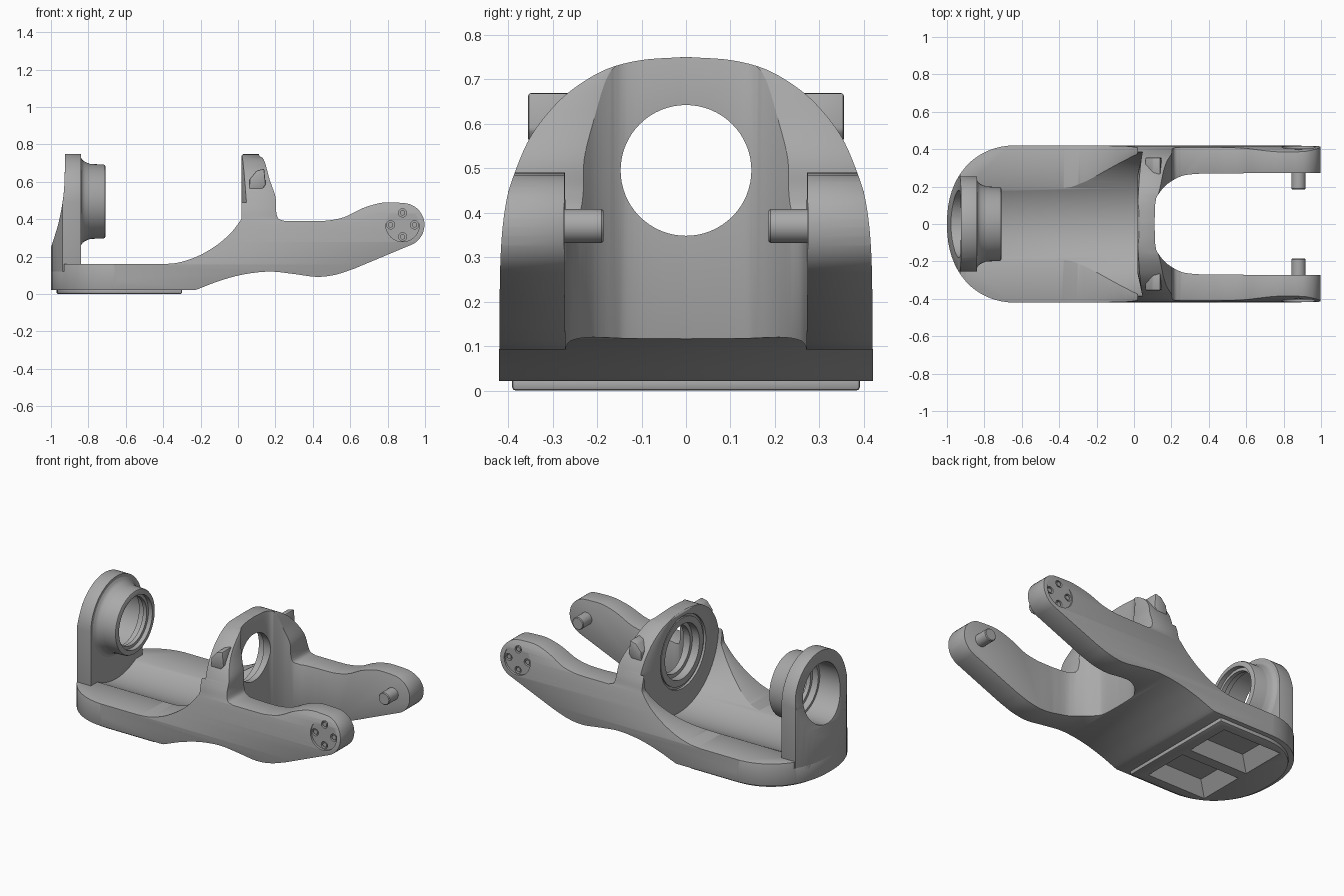
import bpy, bmesh, math
from mathutils import Vector

if "Cube" in bpy.data.objects:
    bpy.data.objects.remove(bpy.data.objects["Cube"])

grey = bpy.data.materials.new("cast grey")
grey.use_nodes = True
COLOR = (0.4, 0.4, 0.4, 1)
grey.diffuse_color = COLOR
grey.node_tree.nodes["Principled BSDF"].inputs["Base Color"].default_value = COLOR


def make(name, bm):
    bmesh.ops.recalc_face_normals(bm, faces=bm.faces[:])
    mesh = bpy.data.meshes.new(name)
    bm.to_mesh(mesh)
    bm.free()
    ob = bpy.data.objects.new(name, mesh)
    bpy.context.collection.objects.link(ob)
    mesh.materials.append(grey)
    return ob


def smooth(pts, n=6):
    """Catmull-Rom curve through the points."""
    p = [Vector(q) for q in pts]
    p = [p[0] * 2 - p[1]] + p + [p[-1] * 2 - p[-2]]
    out = []
    for a, b, c, d in zip(p, p[1:], p[2:], p[3:]):
        for i in range(n):
            t = i / n
            out.append(0.5 * (2 * b + (c - a) * t + (2 * a - 5 * b + 4 * c - d) * t * t
                              + (3 * b - a - 3 * c + d) * t ** 3))
    return [tuple(v) for v in out] + [tuple(pts[-1])]


def prism(name, pts, axis, lo, hi):
    """Extrude a 2D outline along an axis."""
    place = {"X": lambda u, v, t: (t, u, v), "Y": lambda u, v, t: (u, t, v),
             "Z": lambda u, v, t: (u, v, t)}[axis]
    bm = bmesh.new()
    a, b = [[bm.verts.new(place(u, v, t)) for u, v in pts] for t in (lo, hi)]
    bm.faces.new(a)
    bm.faces.new(b)
    for i in range(len(a)):
        j = (i + 1) % len(a)
        bm.faces.new((a[i], a[j], b[j], b[i]))
    return make(name, bm)


def lathe(name, pts, axis, center, segs=64):
    """Turn a list of (position, radius) around an X or Y axis."""
    bm = bmesh.new()
    rings = []
    for t, r in pts:
        ring = []
        for k in range(segs):
            c, s = [r * f(math.tau * k / segs) for f in (math.cos, math.sin)]
            ring.append(bm.verts.new((t, center[0] + c, center[1] + s) if axis == "X"
                                     else (center[0] + c, t, center[1] + s)))
        rings.append(ring)
    bm.faces.new(rings[0])
    bm.faces.new(rings[-1])
    for a, b in zip(rings, rings[1:]):
        for k in range(segs):
            j = (k + 1) % segs
            bm.faces.new((a[k], a[j], b[j], b[k]))
    return make(name, bm)


def apply(ob, mod):
    bpy.context.view_layer.objects.active = ob
    bpy.ops.object.modifier_apply(modifier=mod.name)


def combine(ob, other, op="DIFFERENCE", keep=False):
    m = ob.modifiers.new("join", "BOOLEAN")
    m.operation, m.solver, m.object = op, "EXACT", other
    apply(ob, m)
    if not keep:
        bpy.data.objects.remove(other)


def bevel(ob, width, segments=3, angle=35):
    m = ob.modifiers.new("round", "BEVEL")
    m.width, m.segments, m.angle_limit = width, segments, math.radians(angle)
    apply(ob, m)


def mirror(pts):
    return pts + [(-u, v) for u, v in reversed(pts) if abs(u) > 1e-6]


AXIS = (0, 0.495)          # centre line of both bearing rings
HUB = (0.88, 0.37)         # centre of the fork tips

# Side profile of deck, ring wall and fork
tip = [(HUB[0] + 0.117 * math.cos(a), HUB[1] + 0.117 * math.sin(a))
       for a in [math.radians(-62 + 10 * k) for k in range(15)]]
side = ([(-1, 0.022), (-0.23, 0.022)]
        + smooth([(-0.22, 0.024), (-0.1, 0.07), (0.03, 0.105), (0.17, 0.12), (0.3, 0.107),
                  (0.42, 0.092), (0.52, 0.103), (0.62, 0.135)])
        + tip
        + smooth([(0.87, 0.488), (0.77, 0.488), (0.67, 0.46), (0.57, 0.412), (0.48, 0.393), (0.4, 0.39)])
        + smooth([(0.25, 0.39), (0.215, 0.405), (0.203, 0.45), (0.2, 0.52), (0.17, 0.61),
                  (0.145, 0.7), (0.13, 0.73), (0.11, 0.75)])
        + [(0.03, 0.75), (0.02, 0.74), (0.02, 0.41)]
        + smooth([(0.015, 0.395), (-0.04, 0.325), (-0.12, 0.257), (-0.22, 0.2), (-0.32, 0.168), (-0.4, 0.16)])
        + [(-0.93, 0.16), (-0.93, 0.12), (-1, 0.12)])
body = prism("body", side, "Y", -0.5, 0.5)

# Domed cross-section
dome = smooth([(0.42, 0.08), (0.417, 0.3), (0.405, 0.42), (0.385, 0.49), (0.35, 0.57), (0.3, 0.636),
               (0.25, 0.681), (0.18, 0.722), (0.1, 0.743), (0, 0.75)])
combine(body, prism("dome_form", mirror([(0.42, -0.1)] + dome), "X", -1.2, 1.2), "INTERSECT")

# Rounded plan outline, shared by the deck, the upright and the pad
def plan(inset, end):
    nose = []
    for k in range(33):
        a = math.pi * (0.5 + k / 32)
        c, s = math.cos(a), math.sin(a)
        nose.append((-0.62 - (0.38 - inset) * abs(c) ** 0.9,
                     math.copysign((0.421 - inset) * abs(s) ** 0.9, s)))
    return nose + [(end, -0.421 + inset), (end, 0.421 - inset)]

outline = prism("outline_form", plan(0, 1.1), "Z", -0.1, 1)
combine(body, outline, "INTERSECT", keep=True)

# Trough in the deck and slope around the front ring
combine(body, lathe("trough_cutter", [(-0.9, 0.385), (0.045, 0.385), (0.02, 0.27), (0.02, 0.2)],
                    "X", AXIS, 96))

# Open slot between the fork arms
slot = smooth([(0.27, 0.36), (0.258, 0.26), (0.215, 0.18), (0.165, 0.135), (0.12, 0.115), (0, 0.11)])
combine(body, prism("slot_cutter", [(x, y) for y, x in mirror([(0.275, 1.2)] + slot)], "Z", -0.1, 1))
bevel(body, 0.012, 2)

# Bearing seat in the ring wall
for r, depth in ((0.225, 0.035), (0.17, 0.075), (0.147, 0.5)):
    combine(body, lathe("seat_cutter", [(-0.1, r), (depth, r)], "X", AXIS))
combine(body, lathe("seat_land", [(0.026, 0.21), (0.05, 0.21)], "X", AXIS), "UNION")
combine(body, lathe("seat_bore", [(-0.1, 0.17), (0.075, 0.17)], "X", AXIS))
combine(body, lathe("seat_hole", [(0, 0.147), (0.5, 0.147)], "X", AXIS))

# Rear upright with round top
up_side = [(-1, 0.1), (-1, 0.25)] + smooth([(-0.99, 0.28), (-0.965, 0.36), (-0.945, 0.45), (-0.93, 0.56),
                                            (-0.925, 0.7)]) + [(-0.925, 0.8), (-0.84, 0.8), (-0.84, 0.1)]
upright = prism("rear_upright", up_side, "Y", -0.4, 0.4)
arch = [(0.255 * math.cos(math.pi * k / 32), AXIS[1] + 0.255 * math.sin(math.pi * k / 32)) for k in range(33)]
combine(upright, prism("arch_form", [(0.255, 0.05)] + arch + [(-0.255, 0.05)], "X", -1.2, 0), "INTERSECT")
combine(upright, outline, "INTERSECT")
bevel(upright, 0.012)
boss = [(-0.88, 0.235), (-0.845, 0.235)] + smooth([(-0.84, 0.235), (-0.825, 0.216), (-0.79, 0.2)], 4) + [
    (-0.72, 0.198), (-0.712, 0.194), (-0.708, 0.185)]
combine(upright, lathe("boss", boss, "X", AXIS), "UNION")
for a, b, r in ((-1.2, -0.8, 0.18), (-1.2, -0.76, 0.165), (-1.2, -0.5, 0.147), (-0.735, -0.5, 0.165)):
    combine(upright, lathe("bore_cutter", [(a, r), (b, r)], "X", AXIS))

# Base pad with two tapered pockets
pad = prism("base_pad", plan(0.03, -0.3), "Z", 0, 0.03)
bevel(pad, 0.008, 2)
for s in (-1, 1):
    for target in (pad, body):
        bm = bmesh.new()
        bmesh.ops.create_cube(bm, size=1)
        for v in bm.verts:
            k = 0.7 if v.co.z > 0 else 1.05
            v.co = (-0.58 + v.co.x * 0.4 * k, s * 0.18 + v.co.y * 0.29 * k, 0.035 + v.co.z * 0.09)
        combine(target, make("pocket_cutter", bm))

# Paired details of the fork and the ring wall
for s, tag in ((1, "left"), (-1, "right")):
    combine(body, lathe("hub_recess", [(s * 0.403, 0.09), (s * 0.5, 0.09)], "Y", HUB, 48))
    for k in range(4):
        a = math.pi / 2 * k
        c = (HUB[0] + 0.064 * math.cos(a), HUB[1] + 0.064 * math.sin(a))
        combine(body, lathe("screw_hole", [(s * 0.385, 0.022), (s * 0.5, 0.022)], "Y", c, 20))
        lathe(f"{tag}_screw", [(s * 0.38, 0.014), (s * 0.4, 0.014)], "Y", c, 16)
    lathe(f"{tag}_pin", [(s * 0.3, 0.038), (s * 0.19, 0.038), (s * 0.185, 0.034)], "Y", HUB, 32)
    lug = prism(f"{tag}_lug", [(0.06, 0.56), (0.062, 0.615), (0.1, 0.66), (0.14, 0.67), (0.148, 0.585), (0.13, 0.56)],
                "Y", s * 0.25, s * 0.355)
    bevel(lug, 0.006, 2, 30)

for ob in bpy.context.collection.objects:
    if ob.type == "MESH":
        bpy.ops.object.select_all(action="DESELECT")
        ob.select_set(True)
        bpy.context.view_layer.objects.active = ob
        bpy.ops.object.shade_smooth_by_angle(angle=math.radians(30))
